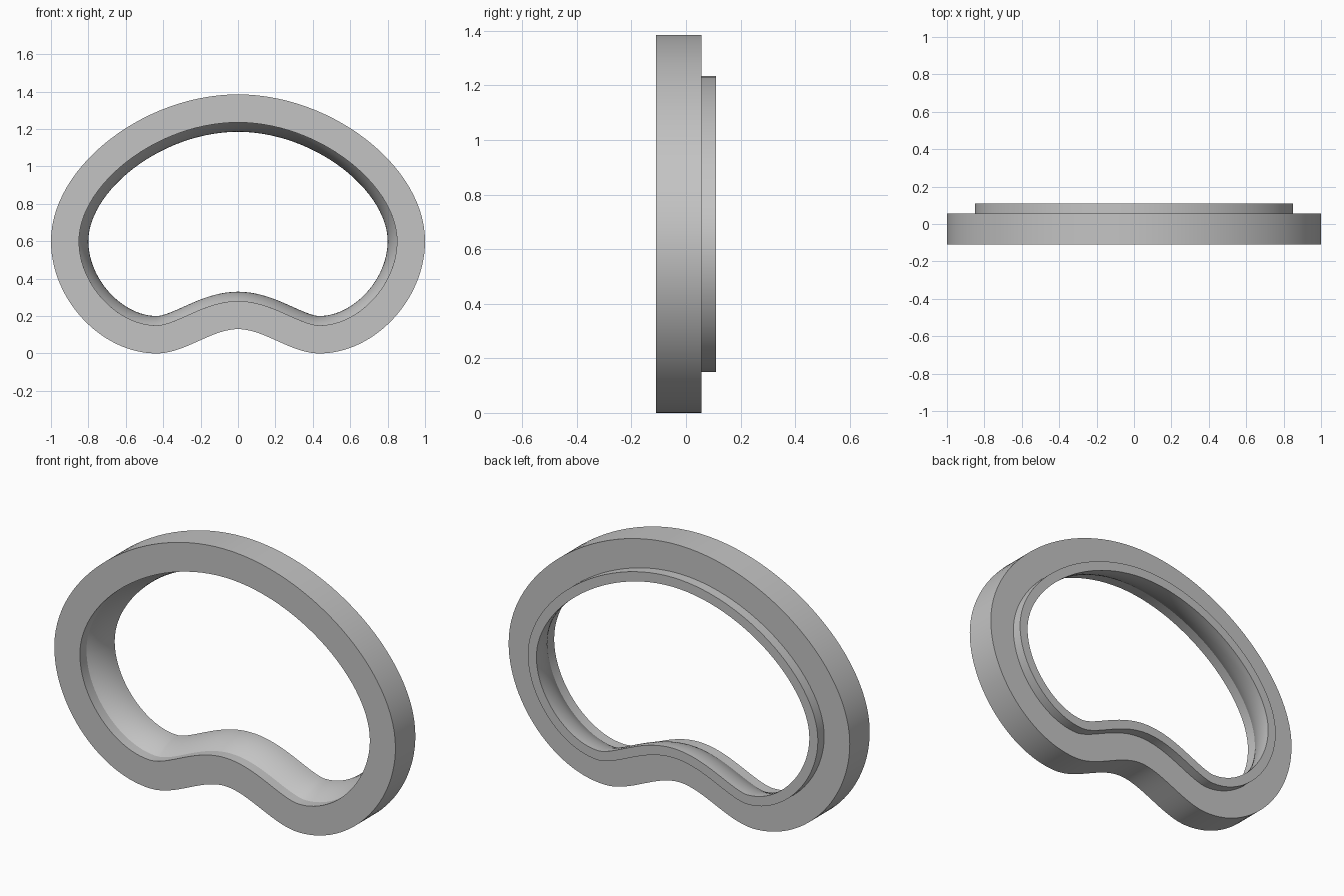
import bpy, bmesh, math
from mathutils import Vector
from mathutils.geometry import interpolate_bezier

if "Cube" in bpy.data.objects:
    bpy.data.objects.remove(bpy.data.objects["Cube"])

# Outer outline: right half as bezier segments, from top centre to bottom centre
SEGMENTS = [
    ((0, 1.385), (0.50, 1.385), (1, 1.0), (1, 0.6)),
    ((1, 0.6), (1, 0.288), (0.73, 0), (0.435, 0)),
    ((0.435, 0), (0.285, 0), (0.14, 0.13), (0, 0.13)),
]
STEPS = 28
half = []
for seg in SEGMENTS:
    pts = interpolate_bezier(*[Vector((x, z, 0)) for x, z in seg], STEPS + 1)
    half += pts[:-1]
half.append(Vector((0, 0.13, 0)))
outline = half + [Vector((-p.x, p.y, 0)) for p in reversed(half[1:-1])]

# Inward normals of the clockwise outline
n = len(outline)
normals = []
for i in range(n):
    t = (outline[(i + 1) % n] - outline[i - 1]).normalized()
    normals.append(Vector((t.y, -t.x, 0)))

# Cross-section as (inward offset, y): body, stepped rear lip, rounded inner wall
section = [(0.15, -0.11), (0, -0.11), (0, 0.057), (0.15, 0.057), (0.15, 0.11)]
radius, sweep = 0.297, math.radians(33.7)
for k in range(9):
    a = sweep * k / 8
    section.append((0.2 - radius * (1 - math.cos(a)), 0.11 - radius * math.sin(a)))

# Sweep the cross-section around the outline
bm = bmesh.new()
rings = [[bm.verts.new((p.x + m.x * d, y, p.y + m.y * d)) for d, y in section]
         for p, m in zip(outline, normals)]
s = len(section)
for i in range(n):
    a, b = rings[i], rings[(i + 1) % n]
    for j in range(s):
        k = (j + 1) % s
        bm.faces.new((a[j], a[k], b[k], b[j]))
bmesh.ops.recalc_face_normals(bm, faces=bm.faces)
mesh = bpy.data.meshes.new("rim_frame")
bm.to_mesh(mesh)
bm.free()

frame = bpy.data.objects.new("rim_frame", mesh)
bpy.context.collection.objects.link(frame)
grey = bpy.data.materials.new("grey")
grey.diffuse_color = (0.55, 0.55, 0.55, 1)
grey.use_nodes = True
grey.node_tree.nodes["Principled BSDF"].inputs["Base Color"].default_value = grey.diffuse_color
mesh.materials.append(grey)

# Smooth walls with crisp edges
bpy.context.view_layer.objects.active = frame
frame.select_set(True)
bpy.ops.object.shade_smooth_by_angle(angle=math.radians(28))
